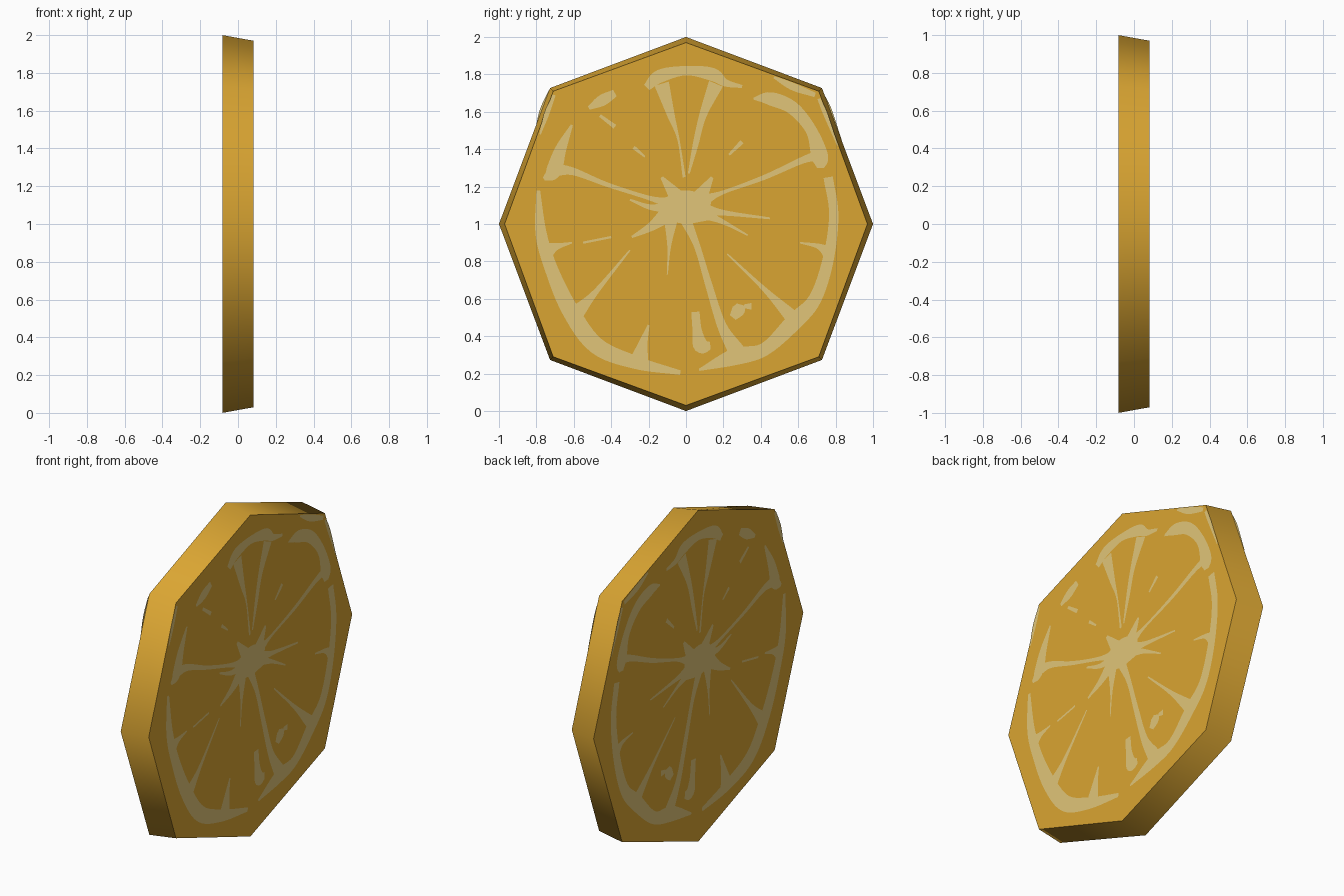
import bpy, bmesh, math
from mathutils import Vector


def material(name, rgb):
    m = bpy.data.materials.new(name)
    m.diffuse_color = (*rgb, 1)
    return m


ORANGE = material("orange flesh", (0.70, 0.376, 0.032))
PITH = material("pale pith", (0.75, 0.56, 0.19))
X_BACK, X_FRONT = -0.083, 0.083


def finish(bm, name, mat):
    me = bpy.data.meshes.new(name)
    bm.to_mesh(me)
    bm.free()
    ob = bpy.data.objects.new(name, me)
    bpy.context.collection.objects.link(ob)
    me.materials.append(mat)
    return ob


# Slice body: eight-sided disc, slightly narrower on the +x face
bm = bmesh.new()
rings = []
for x, r, diag in ((X_BACK, 1.0, 1.028), (X_FRONT, 0.97, 1.004)):
    ring = []
    for i in range(8):
        rad = diag if i % 2 else r
        a = i * math.pi / 4
        ring.append(bm.verts.new((x, rad * math.cos(a), 1 + rad * math.sin(a))))
    rings.append(ring)
b, f = rings
bm.faces.new(f)
bm.faces.new(b[::-1])
for i in range(8):
    j = (i + 1) % 8
    bm.faces.new((b[i], b[j], f[j], f[i]))
body = finish(bm, "slice_body", ORANGE)
bpy.context.view_layer.objects.active = body
body.select_set(True)
bpy.ops.object.shade_smooth_by_angle(angle=math.radians(60))

# Brush strokes of pith: each point is (y, z, half width)
rind = [
    [(-.79, 1.18, .01), (-.775, .95, .03), (-.72, .76, .035), (-.62, .54, .045),
     (-.48, .35, .045), (-.27, .26, .035), (-.03, .205, .012)],
    [(.76, 1.25, .025), (.79, 1.05, .025), (.76, .81, .03), (.69, .6, .035),
     (.58, .48, .045), (.42, .33, .035), (.26, .29, .045), (.07, .22, .006)],
    [(-.21, 1.73, .02), (-.14, 1.79, .035), (0, 1.82, .025), (.14, 1.8, .035),
     (.21, 1.755, .02), (.3, 1.735, .008)],
    [(.36, 1.67, .005), (.45, 1.67, .035), (.57, 1.62, .035), (.67, 1.5, .03),
     (.715, 1.36, .045), (.72, 1.3, .02)],
    [(-.61, 1.53, .006), (-.67, 1.4, .03), (-.71, 1.28, .04), (-.76, 1.24, .01)],
]
spokes = [
    [(-.08, 1.11, .03), (-.2, 1.14, .012), (-.42, 1.21, .012), (-.6, 1.28, .02), (-.7, 1.29, .035)],
    [(.1, 1.13, .03), (.2, 1.17, .01), (.42, 1.25, .013), (.62, 1.34, .018), (.72, 1.37, .03)],
    [(0, 1.02, .03), (.06, .88, .017), (.12, .68, .019), (.19, .46, .025), (.27, .32, .045)],
    [(.22, .84, .004), (.42, .65, .013), (.58, .49, .04)],
    [(-.3, .86, .004), (-.48, .64, .015), (-.58, .53, .04)],
    [(-.13, 1.75, .04), (-.08, 1.58, .02), (-.04, 1.45, .006), (-.01, 1.25, .008)],
    [(.16, 1.75, .04), (.09, 1.58, .02), (.05, 1.42, .015), (.015, 1.27, .005)],
    [(-.2, .46, .005), (-.23, .36, .025), (-.25, .27, .05)],
    [(-.74, .86, .045), (-.69, .88, .018), (-.61, .9, .004)],
    [(.77, .84, .04), (.71, .88, .015), (.61, .9, .004)],
]
core = [
    [(-.11, 1.08, .06), (0, 1.09, .09), (.13, 1.08, .06)],
    [(-.03, 1.12, .05), (-.13, 1.25, .008)],
    [(.06, 1.12, .05), (.14, 1.25, .008)],
    [(.08, 1.08, .04), (.2, 1.06, .015), (.45, 1.03, .005)],
    [(.08, 1.06, .03), (.2, 1.01, .012), (.33, .94, .004)],
    [(-.08, 1.07, .05), (-.18, .99, .025), (-.29, .93, .006)],
    [(-.08, 1.04, .04), (-.09, .88, .01), (-.1, .73, .003)],
    [(-.08, 1.09, .03), (-.19, 1.09, .015), (-.3, 1.13, .005)],
    [(-.4, .93, .006), (-.55, .9, .006)],
]
flecks = [
    [(-.38, 1.7, .02), (-.45, 1.66, .03), (-.52, 1.62, .01)],
    [(-.46, 1.58, .008), (-.38, 1.52, .012)],
    [(-.28, 1.41, .01), (-.22, 1.36, .005)],
    [(.3, 1.44, .012), (.23, 1.37, .006)],
    [(.25, .5, .02), (.28, .54, .035), (.29, .57, .02)],
    [(.31, .56, .01), (.35, .56, .018)],
    [(.05, .53, .022), (.06, .43, .025), (.08, .35, .04), (.13, .35, .02)],
    [(.47, 1.785, .006), (.57, 1.735, .02), (.69, 1.69, .012)],
    [(-.705, 1.69, .008), (-.745, 1.59, .014), (-.78, 1.48, .004)],
    [(.71, 1.67, .008), (.745, 1.59, .012), (.81, 1.42, .003)],
]


def smooth(points, steps=6):
    """Catmull-Rom curve through the points."""
    p = [Vector(q) for q in points]
    p = [2 * p[0] - p[1]] + p + [2 * p[-1] - p[-2]]
    out = []
    for k in range(1, len(p) - 2):
        a, b, c, d = p[k - 1:k + 3]
        for s in range(steps):
            t = s / steps
            out.append(.5 * (2 * b + (c - a) * t + (2 * a - 5 * b + 4 * c - d) * t * t
                             + (3 * b - a - 3 * c + d) * t ** 3))
    return out + [p[-2]]


def add_strokes(name, strokes, side):
    """Flat ribbons just above one cut face; side is +1 or -1."""
    bm = bmesh.new()
    x = X_FRONT + .003 if side > 0 else X_BACK - .003
    scale = 1 if side > 0 else 1.03
    for stroke in strokes:
        pts = smooth(stroke)
        pairs = []
        for i, q in enumerate(pts):
            d = pts[min(i + 1, len(pts) - 1)] - pts[max(i - 1, 0)]
            n = Vector((-d.y, d.x)).normalized() * max(q.z, .003)
            pairs.append([bm.verts.new((x, (q.x + s * n.x) * scale,
                                        1 + (q.y + s * n.y - 1) * scale)) for s in (-1, 1)])
        for (r0, l0), (r1, l1) in zip(pairs, pairs[1:]):
            quad = (r0, r1, l1, l0)
            bm.faces.new(quad if side > 0 else quad[::-1])
    finish(bm, name, PITH)


# Same pith pattern on both cut faces
for side, label in ((1, "right"), (-1, "left")):
    add_strokes("pith_rind_" + label, rind, side)
    add_strokes("pith_spokes_" + label, spokes, side)
    add_strokes("pith_core_" + label, core, side)
    add_strokes("pith_flecks_" + label, flecks, side)
